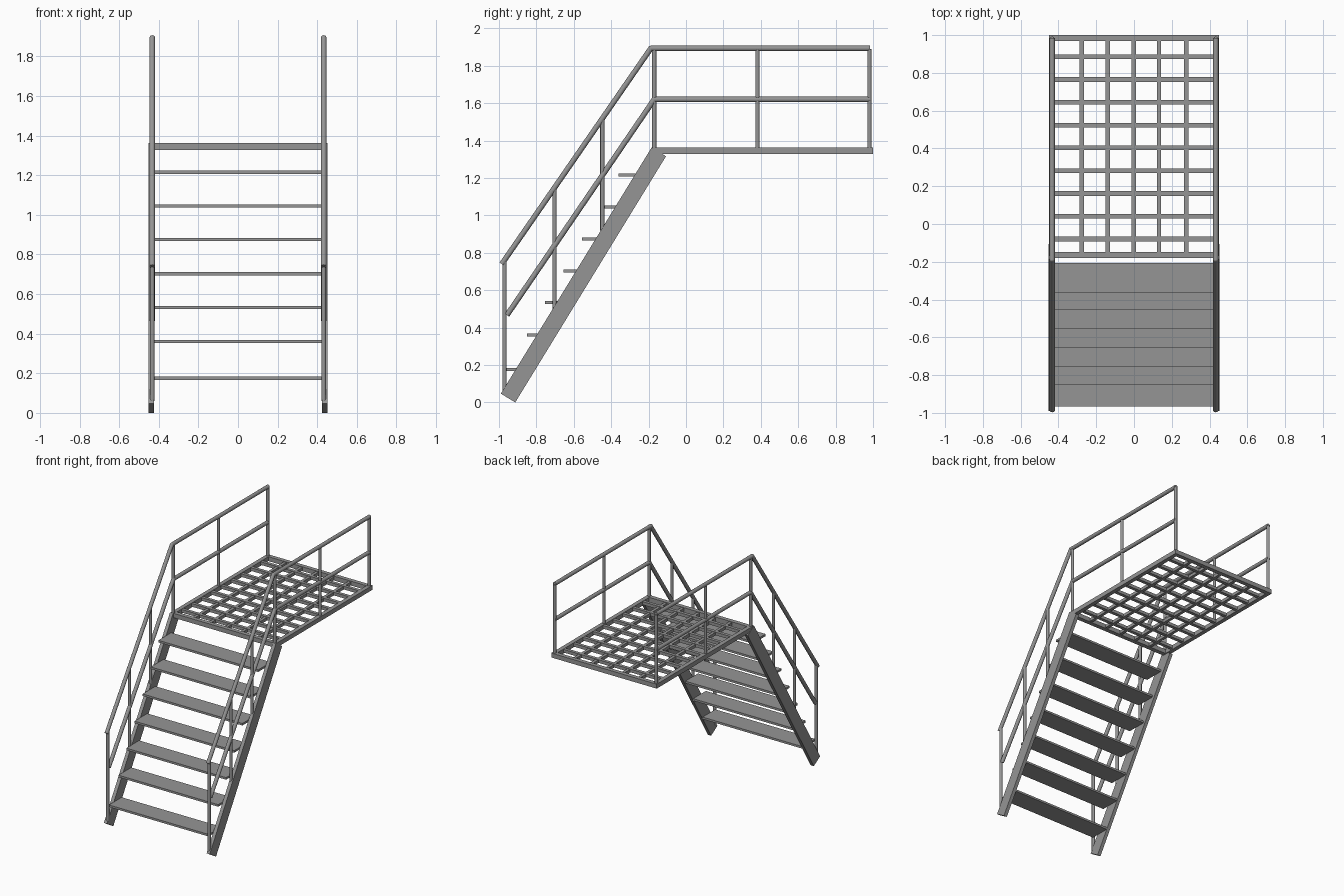
import bpy, bmesh, math
from mathutils import Vector, Matrix

if "Cube" in bpy.data.objects:
    bpy.data.objects.remove(bpy.data.objects["Cube"])

# Dark grey metal
metal = bpy.data.materials.new("dark_metal")
metal.diffuse_color = (0.3, 0.3, 0.3, 1)
metal.use_nodes = True
metal.node_tree.nodes["Principled BSDF"].inputs["Base Color"].default_value = metal.diffuse_color

def finish(name, bm):
    me = bpy.data.meshes.new(name)
    bm.to_mesh(me)
    bm.free()
    me.materials.append(metal)
    ob = bpy.data.objects.new(name, me)
    bpy.context.collection.objects.link(ob)
    return ob

def box(name, lo, hi):
    lo, hi = Vector(lo), Vector(hi)
    bm = bmesh.new()
    m = Matrix.Translation((lo + hi) / 2) @ Matrix.Diagonal((*(hi - lo), 1))
    bmesh.ops.create_cube(bm, size=1, matrix=m)
    return finish(name, bm)

def tube(name, a, b, r):
    a, b = Vector(a), Vector(b)
    d = b - a
    m = Matrix.Translation((a + b) / 2) @ d.to_track_quat('Z', 'Y').to_matrix().to_4x4()
    bm = bmesh.new()
    bmesh.ops.create_cone(bm, cap_ends=True, segments=16, radius1=r, radius2=r,
                          depth=d.length, matrix=m)
    for f in bm.faces:
        f.smooth = len(f.verts) == 4
    return finish(name, bm)

def elbow(name, p, r):
    bm = bmesh.new()
    bmesh.ops.create_uvsphere(bm, u_segments=16, v_segments=10, radius=r,
                              matrix=Matrix.Translation(p))
    for f in bm.faces:
        f.smooth = True
    return finish(name, bm)

DECK_LO, DECK_HI = 1.328, 1.362
RAIL_X, RAIL_R, POST_R = 0.433, 0.0145, 0.0115

# Paths of the two rails in the side plane (y, z)
TOP = [(-0.985, 0.74), (-0.188, 1.893), (0.985, 1.893)]
MID = [(-0.957, 0.467), (-0.17, 1.62), (0.985, 1.62)]

for s, side in ((-1, "left"), (1, "right")):
    # Sloping stringer plate
    bm = bmesh.new()
    prof = [(-0.99, 0.047), (-0.913, 0), (-0.107, 1.316), (-0.184, 1.363)]
    face = bm.faces.new([bm.verts.new((s * 0.425, y, z)) for y, z in prof])
    ext = bmesh.ops.extrude_face_region(bm, geom=[face])["geom"]
    bmesh.ops.translate(bm, vec=(s * 0.027, 0, 0),
                        verts=[v for v in ext if isinstance(v, bmesh.types.BMVert)])
    bmesh.ops.recalc_face_normals(bm, faces=bm.faces)
    finish(side + "_stringer", bm)

    # Handrail and middle rail
    x = s * RAIL_X
    for rail, path in (("handrail", TOP), ("middle_rail", MID)):
        p = [(x, y, z) for y, z in path]
        tube(f"{side}_{rail}_slope", p[0], p[1], RAIL_R)
        tube(f"{side}_{rail}_level", p[1], p[2], RAIL_R)
        elbow(f"{side}_{rail}_elbow", p[1], RAIL_R)

    # Posts on the stair and on the platform
    for y, z0, z1 in ((-0.97, 0.06, 0.755), (-0.703, 0.5, 1.145), (-0.447, 0.92, 1.52),
                      (-0.17, 1.34, 1.89), (0.382, 1.34, 1.89), (0.981, 1.34, 1.89)):
        tube(side + "_post", (x, y, z0), (x, y, z1), POST_R)

    # Platform side beam
    box(side + "_platform_beam", (s * 0.434 - 0.016, -0.18, DECK_LO),
        (s * 0.434 + 0.016, 1, DECK_HI))

# Platform end beams
box("front_platform_beam", (-0.42, -0.18, DECK_LO), (0.42, -0.147, DECK_HI))
box("back_platform_beam", (-0.42, 0.968, DECK_LO), (0.42, 1, DECK_HI))

# Open grating
for i in range(9):
    y = -0.079 + i * 0.1205
    box("grating_cross_bar", (-0.42, y - 0.0125, 1.336), (0.42, y + 0.0125, 1.36))
for x in (-0.277, -0.139, -0.002, 0.132, 0.277):
    box("grating_long_bar", (x - 0.0115, -0.148, 1.333), (x + 0.0115, 0.97, 1.357))

# Treads
for y, z in ((-0.965, 0.175), (-0.85, 0.361), (-0.754, 0.533), (-0.654, 0.703),
             (-0.555, 0.875), (-0.455, 1.045), (-0.362, 1.215)):
    box("tread", (-0.426, y, z - 0.008), (0.426, y + 0.155, z + 0.008))
